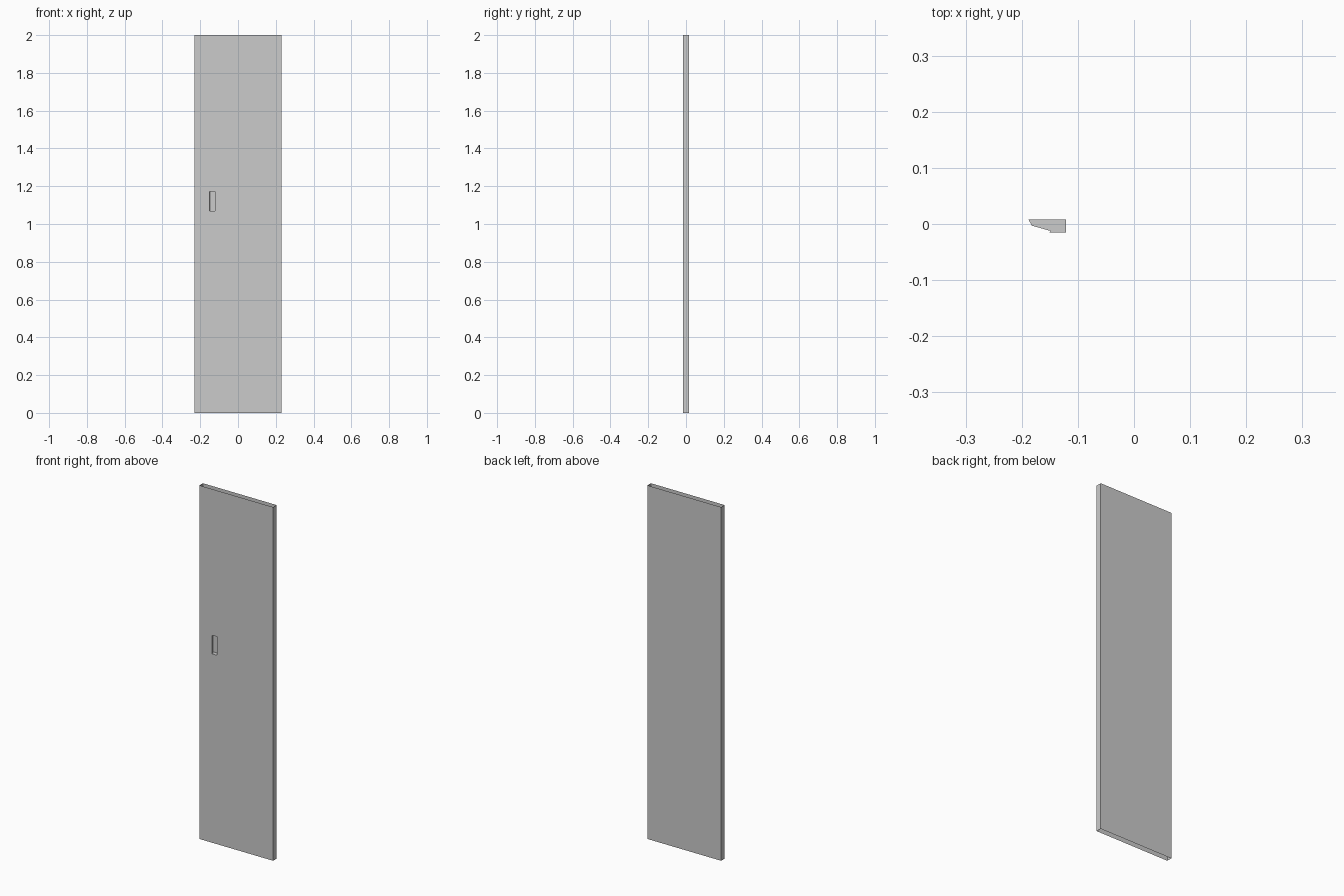
import bpy, bmesh

if "Cube" in bpy.data.objects:
    bpy.data.objects.remove(bpy.data.objects["Cube"])

W, D, H = 0.231, 0.0155, 2.0      # half width, half depth, height
X0, X1 = -0.152, -0.121           # grip opening
Z0, Z1 = 1.068, 1.173


def make_object(name, faces):
    """Build a sheet object from a list of polygons."""
    bm = bmesh.new()
    for face in faces:
        bm.faces.new([bm.verts.new(p) for p in face])
    bmesh.ops.remove_doubles(bm, verts=bm.verts, dist=1e-5)
    mesh = bpy.data.meshes.new(name)
    bm.to_mesh(mesh)
    bm.free()
    obj = bpy.data.objects.new(name, mesh)
    bpy.context.collection.objects.link(obj)
    return obj


def wall(a, b, z0, z1):
    """Vertical quad between two plan points."""
    return [(*a, z0), (*b, z0), (*b, z1), (*a, z1)]


# Door shell: back and side sheets, open at top and bottom
shell = [wall((W, -D), (W, D), 0, H),
         wall((W, D), (-W, D), 0, H),
         wall((-W, D), (-W, -D), 0, H)]
make_object("door_shell", shell)

# Front sheet as two polygons around the grip opening
zm = (Z0 + Z1) / 2
lower = [(-W, 0), (W, 0), (W, zm), (X1, zm), (X1, Z0), (X0, Z0), (X0, zm), (-W, zm)]
upper = [(-W, zm), (X0, zm), (X0, Z1), (X1, Z1), (X1, zm), (W, zm), (W, H), (-W, H)]
front = make_object("front_sheet", [[(x, -D, z) for x, z in p] for p in (lower, upper)])
bm = bmesh.new()
bm.from_mesh(front.data)
bmesh.ops.dissolve_degenerate(bm, edges=bm.edges, dist=1e-6)
bm.to_mesh(front.data)
bm.free()

# Grip pocket: undercut plan profile, closed at floor and ceiling
plan = [(X1, -D), (X1, 0.008), (-0.188, 0.008), (-0.182, -0.003),
        (-0.148, -0.0125), (X0, -D)]
pocket = [wall(b, a, Z0, Z1) for a, b in zip(plan, plan[1:])]
pocket.append([(x, y, Z0) for x, y in reversed(plan)])
pocket.append([(x, y, Z1) for x, y in plan])
make_object("grip_pocket", pocket)
